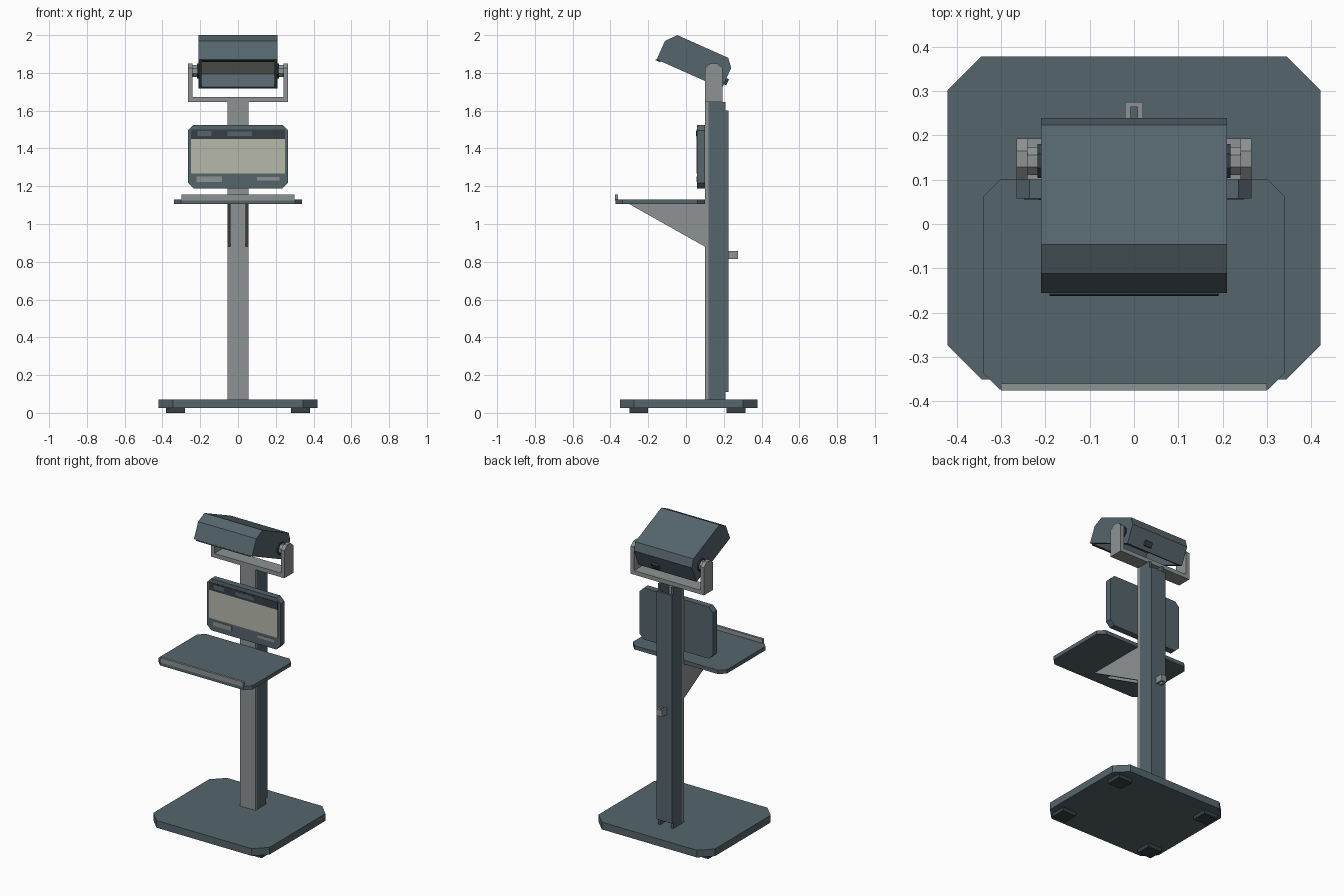
import bpy, bmesh, math

cube = bpy.data.objects.get("Cube")
if cube:
    bpy.data.objects.remove(cube, do_unlink=True)


def material(name, color):
    m = bpy.data.materials.new(name)
    m.use_nodes = True
    m.diffuse_color = (*color, 1)
    m.node_tree.nodes["Principled BSDF"].inputs["Base Color"].default_value = (*color, 1)
    return m


SLATE = material("slate paint", (0.09, 0.13, 0.15))
GREY = material("grey metal", (0.27, 0.29, 0.295))
DARK = material("dark rubber", (0.036, 0.05, 0.056))
CREAM = material("cream glass", (0.47, 0.48, 0.40))


def finish(name, bm, *mats):
    bmesh.ops.recalc_face_normals(bm, faces=bm.faces)
    mesh = bpy.data.meshes.new(name)
    bm.to_mesh(mesh)
    bm.free()
    for m in mats:
        mesh.materials.append(m)
    obj = bpy.data.objects.new(name, mesh)
    bpy.context.collection.objects.link(obj)
    return obj


def prism_mesh(points, axis, lo, hi):
    """Extrude a 2D outline along one axis."""
    place = {"x": lambda a, b, d: (d, a, b),
             "y": lambda a, b, d: (a, d, b),
             "z": lambda a, b, d: (a, b, d)}[axis]
    bm = bmesh.new()
    rings = [[bm.verts.new(place(a, b, d)) for a, b in points] for d in (lo, hi)]
    for ring in rings:
        bm.faces.new(ring)
    n = len(points)
    for i in range(n):
        j = (i + 1) % n
        bm.faces.new((rings[0][i], rings[0][j], rings[1][j], rings[1][i]))
    bm.normal_update()
    return bm


def prism(name, points, axis, lo, hi, mat):
    return finish(name, prism_mesh(points, axis, lo, hi), mat)


def box(name, x, y, z, mat):
    outline = [(x[0], y[0]), (x[1], y[0]), (x[1], y[1]), (x[0], y[1])]
    return prism(name, outline, "z", *z, mat)


def clipped(a, b, c):
    """Rectangle outline with clipped corners."""
    (a0, a1), (b0, b1) = a, b
    return [(a0 + c, b0), (a1 - c, b0), (a1, b0 + c), (a1, b1 - c),
            (a1 - c, b1), (a0 + c, b1), (a0, b1 - c), (a0, b0 + c)]


def disc(name, radius, y, z, x0, x1, mat):
    ring = [math.tau * (i + 0.5) / 8 for i in range(8)]
    pts = [(y + radius * math.cos(a), z + radius * math.sin(a)) for a in ring]
    return prism(name, pts, "x", x0, x1, mat)


def span(side, a, b):
    return tuple(sorted((side * a, side * b)))


# Base and feet
prism("base_plate", clipped((-0.42, 0.42), (-0.35, 0.378), 0.076), "z", 0.025, 0.072, SLATE)
for side, label in ((1, "left"), (-1, "right")):
    for y, end in ((-0.30, "front"), (0.215, "back")):
        box(f"{end}_{label}_foot", span(side, 0.28, 0.38), (y, y + 0.1), (0, 0.025), DARK)

# Column: front plate, side flanges and a shorter back cover
box("column_front", (-0.055, 0.055), (0.10, 0.12), (0.072, 1.645), GREY)
box("column_back_cover", (-0.055, 0.055), (0.21, 0.225), (0.11, 1.60), SLATE)
for side, label in ((1, "left"), (-1, "right")):
    box(f"{label}_column_flange", span(side, 0.04, 0.055), (0.12, 0.21), (0.072, 1.645), SLATE)

# Cable clip on the back
for side, label in ((1, "left"), (-1, "right")):
    box(f"{label}_clip_arm", span(side, 0.008, 0.02), (0.225, 0.275), (0.815, 0.858), GREY)
box("clip_bar", (-0.008, 0.008), (0.264, 0.275), (0.815, 0.858), GREY)

# Shelf, lip and gussets
prism("shelf", clipped((-0.34, 0.34), (-0.373, 0.10), 0.038), "z", 1.105, 1.13, SLATE)
box("shelf_lip", (-0.30, 0.30), (-0.375, -0.36), (1.125, 1.157), GREY)
for side, label in ((1, "left"), (-1, "right")):
    prism(f"{label}_gusset", [(-0.30, 1.105), (0.10, 0.88), (0.10, 1.105)], "x",
          *span(side, 0.04, 0.055), GREY)

# Display panel with painted areas
prism("display_body", clipped((-0.265, 0.265), (1.188, 1.525), 0.03), "y", 0.058, 0.10, SLATE)
box("display_screen", (-0.248, 0.248), (0.055, 0.058), (1.268, 1.45), CREAM)
box("display_header", (-0.248, 0.248), (0.055, 0.058), (1.45, 1.50), DARK)
for name, x, z in (("header_left_patch", (-0.215, -0.14), (1.465, 1.492)),
                   ("header_middle_patch", (-0.055, 0.075), (1.465, 1.49)),
                   ("footer_left_patch", (-0.22, -0.085), (1.222, 1.252)),
                   ("footer_right_patch", (0.10, 0.22), (1.23, 1.25))):
    front = 0.054 if "header" in name else 0.056
    box(name, x, (front, 0.058), z, SLATE if "header" in name else GREY)

# Yoke
box("yoke_bar", (-0.265, 0.265), (0.10, 0.193), (1.645, 1.672), GREY)
for side, label in ((1, "left"), (-1, "right")):
    arm = [(0.10, 1.672), (0.193, 1.672), (0.193, 1.825), (0.165, 1.85),
           (0.128, 1.85), (0.10, 1.825)]
    prism(f"{label}_yoke_arm", arm, "x", *span(side, 0.24, 0.265), GREY)
    disc(f"{label}_pivot", 0.034, 0.142, 1.81, *span(side, 0.20, 0.245), GREY)
    disc(f"{label}_washer", 0.042, 0.142, 1.81, *span(side, 0.205, 0.217), DARK)


# Tilted head: clipped hood with a recessed window underneath
def tilt(obj):
    obj.location = (0, -0.155, 1.871)
    obj.rotation_euler = (math.radians(-24), 0, 0)


profile = [(0, 0), (0, 0.107), (0.047, 0.162), (0.342, 0.162), (0.378, 0.12), (0.378, 0)]
bm = prism_mesh(profile, "x", -0.21, 0.21)
bmesh.ops.recalc_face_normals(bm, faces=bm.faces)
bottom = min(bm.faces, key=lambda f: f.calc_center_median().z)
bmesh.ops.inset_region(bm, faces=[bottom], thickness=0.025)
for v in bmesh.ops.extrude_discrete_faces(bm, faces=[bottom])["faces"]:
    v.material_index = 1
    for vert in v.verts:
        vert.co.z += 0.075
tilt(finish("head_hood", bm, SLATE, CREAM))
tilt(box("head_front_lip", (-0.19, 0.19), (-0.005, 0.022), (-0.006, 0.001), DARK))
tilt(box("head_port", (0.045, 0.095), (0.37, 0.392), (0.025, 0.06), DARK))
